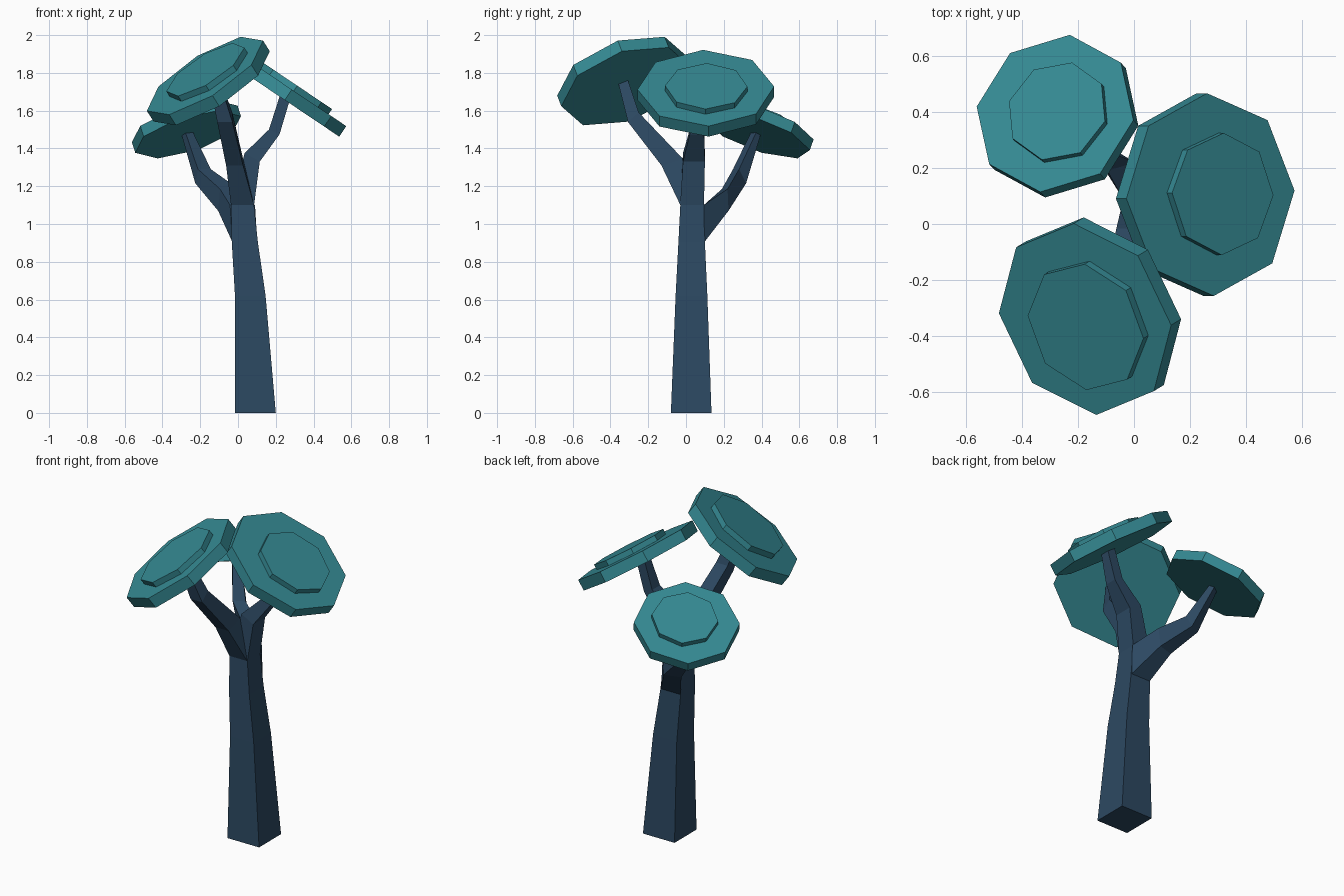
import bpy, bmesh, math
from mathutils import Vector as V


def material(name, rgb):
    m = bpy.data.materials.new(name)
    m.diffuse_color = (*rgb, 1)
    return m


BARK = material("bark_blue", (0.025, 0.065, 0.12))
LEAF = material("leaf_teal", (0.035, 0.25, 0.29))


def loft(name, rings, mat):
    """Skin a list of equal-sided rings and cap both ends."""
    bm = bmesh.new()
    rows = [[bm.verts.new(p) for p in r] for r in rings]
    n = len(rows[0])
    for a, b in zip(rows, rows[1:]):
        for i in range(n):
            j = (i + 1) % n
            bm.faces.new((a[i], a[j], b[j], b[i]))
    bm.faces.new(rows[0][::-1])
    bm.faces.new(rows[-1])
    bmesh.ops.recalc_face_normals(bm, faces=bm.faces)
    me = bpy.data.meshes.new(name)
    bm.to_mesh(me)
    bm.free()
    me.materials.append(mat)
    ob = bpy.data.objects.new(name, me)
    bpy.context.collection.objects.link(ob)
    return ob


def limb(name, sections):
    """Four-sided limb; each section is (outer edge mid, inner edge mid, half width)."""
    rings = []
    for lo, up, w in sections:
        lo, up, w = V(lo), V(up), V(w)
        rings.append([lo - w, lo + w, up + w, up - w])
    loft(name, rings, BARK)


def disc(name, top, normal, ref, radius, thick):
    """Tilted octagonal plate; ref points from the centre to one corner."""
    n = V(normal).normalized()
    u = V(ref)
    u = (u - n * u.dot(n)).normalized()
    v = n.cross(u)
    ring = [V(top) + radius * (math.cos(t) * u + math.sin(t) * v)
            for t in (k * math.pi / 4 for k in range(8))]
    loft(name, [[p - n * thick for p in ring], ring], LEAF)


# Trunk
limb("trunk", [
    ((0.092, -0.08, 0), (0.092, 0.135, 0), (0.108, 0, 0)),
    ((0.065, -0.055, 0.62), (0.065, 0.113, 0.62), (0.081, 0, 0)),
    ((0.036, -0.04, 0.905), (0.036, 0.1, 0.905), (0.069, 0, 0)),
    ((0.024, -0.03, 1.1), (0.024, 0.095, 1.1), (0.061, 0, 0)),
])

# Branches
limb("front_branch", [
    ((0.024, -0.03, 1.1), (0.024, 0.095, 1.1), (0.061, 0, 0)),
    ((-0.018, -0.13, 1.31), (-0.018, -0.016, 1.345), (0.045, 0, 0)),
    ((-0.07, -0.307, 1.54), (-0.07, -0.25, 1.59), (0.04, 0, 0)),
    ((-0.12, -0.357, 1.74), (-0.12, -0.307, 1.76), (0.028, 0, 0)),
])
limb("right_branch", [
    ((0.085, 0.032, 1.1), (-0.037, 0.032, 1.1), (0, 0.063, 0)),
    ((0.115, 0.042, 1.33), (0.035, 0.042, 1.375), (0, 0.058, 0)),
    ((0.22, 0.058, 1.475), (0.164, 0.058, 1.50), (0, 0.038, 0)),
    ((0.275, 0.067, 1.66), (0.225, 0.067, 1.69), (0, 0.028, 0)),
])
limb("back_branch", [
    ((0.036, 0.098, 0.905), (0.024, 0.094, 1.1), (0.066, 0, 0)),
    ((-0.055, 0.21, 1.07), (-0.045, 0.205, 1.185), (0.05, 0.015, 0)),
    ((-0.192, 0.302, 1.215), (-0.178, 0.265, 1.29), (0.034, 0.016, 0)),
    ((-0.282, 0.385, 1.485), (-0.26, 0.36, 1.49), (0.02, 0.014, 0)),
])

# Leaf plates with a smaller raised plate on each
canopies = [
    ("front", (-0.508, -0.308, 0.805),
     (-0.175, -0.34, 1.785), (0.291, -0.02, 0.176), 0.36, 0.07,
     (-0.173, -0.368, 1.818), (0.205, -0.04, 0.114), 0.24, 0.045),
    ("right", (0.558, 0, 0.83),
     (0.273, 0.105, 1.72), (0.83, 0.04, -0.558), 0.362, 0.067,
     (0.317, 0.107, 1.73), (0.83, -0.02, -0.558), 0.218, 0.045),
    ("back", (-0.285, 0.319, 0.904),
     (-0.282, 0.395, 1.53), (0.284, -0.025, 0.097), 0.297, 0.062,
     (-0.275, 0.403, 1.563), (0.171, -0.036, 0.066), 0.187, 0.04),
]
for name, nrm, c1, r1, rad1, t1, c2, r2, rad2, t2 in canopies:
    disc(name + "_leaf_plate", c1, nrm, r1, rad1, t1)
    disc(name + "_raised_plate", c2, nrm, r2, rad2, t2)
